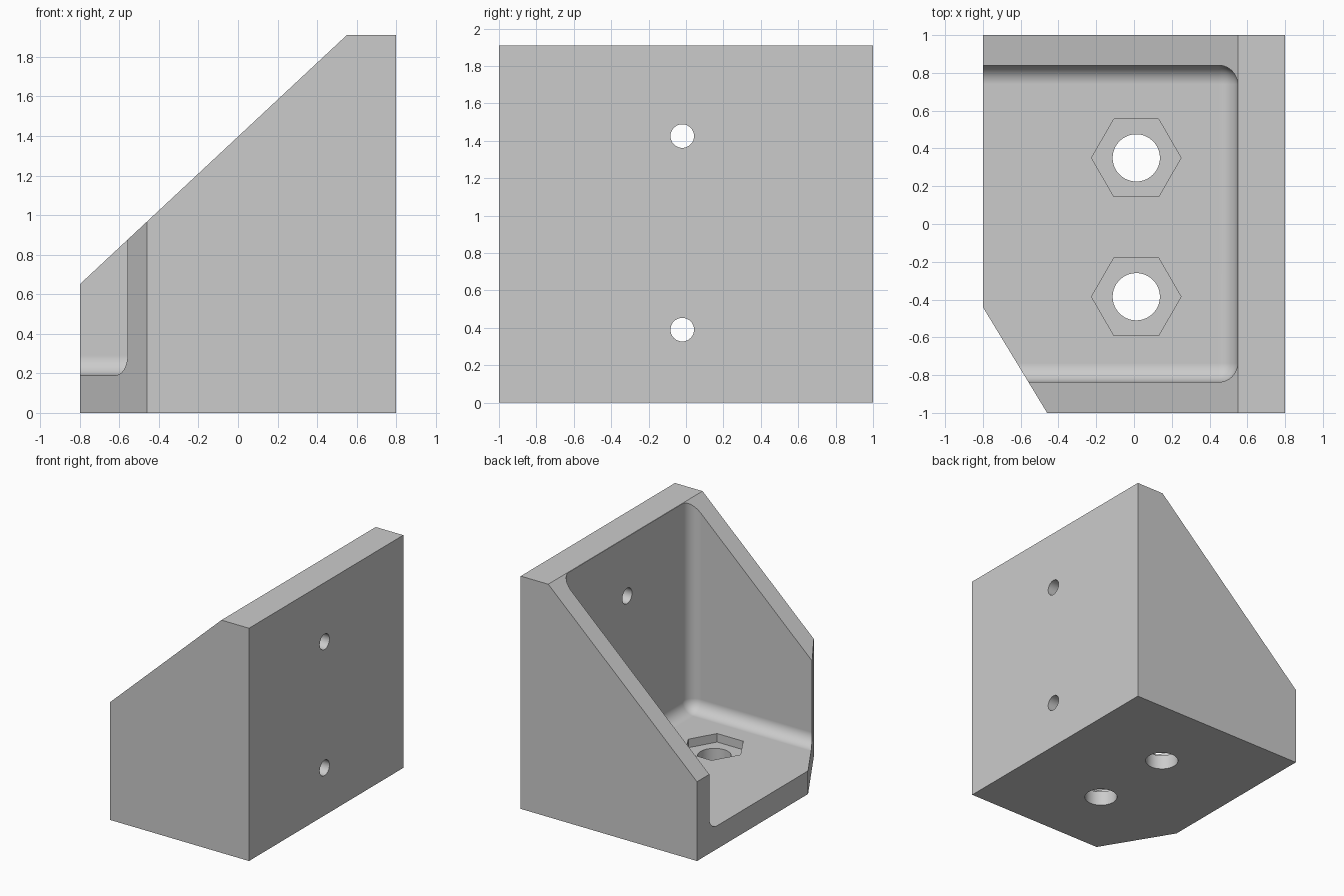
import bpy
import bmesh
import math
from mathutils import Matrix

if "Cube" in bpy.data.objects:
    bpy.data.objects.remove(bpy.data.objects["Cube"], do_unlink=True)

grey = bpy.data.materials.new("light_grey")
grey.use_nodes = True
colour = (0.6, 0.6, 0.6, 1.0)
grey.diffuse_color = colour
grey.node_tree.nodes["Principled BSDF"].inputs["Base Color"].default_value = colour


def make_object(name, bm):
    bmesh.ops.recalc_face_normals(bm, faces=bm.faces)
    mesh = bpy.data.meshes.new(name)
    bm.to_mesh(mesh)
    bm.free()
    mesh.materials.append(grey)
    obj = bpy.data.objects.new(name, mesh)
    bpy.context.collection.objects.link(obj)
    return obj


def prism(name, sides, radius, length, centre, axis="Z"):
    """Regular prism along z or x, with a corner pointing along x for z prisms."""
    bm = bmesh.new()
    bmesh.ops.create_cone(bm, cap_ends=True, segments=sides, radius1=radius,
                          radius2=radius, depth=length)
    turn = Matrix.Rotation(math.pi / 2, 4, "Y" if axis == "X" else "Z")
    bmesh.ops.transform(bm, matrix=Matrix.Translation(centre) @ turn, verts=bm.verts)
    return make_object(name, bm)


# Bracket body: sloped side profile extruded along y
WALL_X, FLOOR_Z = 0.548, 0.19
profile = [(-0.8, 0), (0.8, 0), (0.8, 1.91), (0.55, 1.91), (-0.8, 0.65)]
bm = bmesh.new()
side = bm.faces.new([bm.verts.new((x, -1, z)) for x, z in profile])
new = bmesh.ops.extrude_face_region(bm, geom=[side])["geom"]
bmesh.ops.translate(bm, vec=(0, 2, 0),
                    verts=[v for v in new if isinstance(v, bmesh.types.BMVert)])
bmesh.ops.recalc_face_normals(bm, faces=bm.faces)

# Clipped vertical corner
cut = bmesh.ops.bisect_plane(bm, geom=bm.verts[:] + bm.edges[:] + bm.faces[:],
                             plane_co=(-0.8, -0.44, 0), plane_no=(-0.56, -0.34, 0),
                             clear_outer=True)["geom_cut"]
bmesh.ops.contextual_create(bm, geom=[e for e in cut if isinstance(e, bmesh.types.BMEdge)])
bracket = make_object("corner_bracket", bm)

# Cavity with rounded inside edges
bm = bmesh.new()
bmesh.ops.create_cube(bm, size=1)
low, high = (-2, -0.837, FLOOR_Z), (WALL_X, 0.84, 3)
for v in bm.verts:
    v.co = [a if c < 0 else b for c, a, b in zip(v.co, low, high)]
bmesh.ops.bevel(bm, geom=bm.edges[:], offset=0.1, segments=10, profile=0.5,
                affect="EDGES", clamp_overlap=True)
cutters = [make_object("cavity_cutter", bm)]

# Nut pockets and bolt holes in the floor
for y in (0.35, -0.385):
    cutters.append(prism("nut_pocket_cutter", 6, 0.237, 0.2, (0.012, y, FLOOR_Z + 0.03), "Z"))
    cutters.append(prism("bolt_hole_cutter", 64, 0.125, 0.6, (0.012, y, 0.1), "Z"))

# Screw holes through the upright wall
for z in (0.39, 1.425):
    cutters.append(prism("screw_hole_cutter", 48, 0.063, 0.5, (0.7, -0.02, z), "X"))

# The hexagon corners must point along x
for cutter in cutters:
    if cutter.name.startswith("nut_pocket"):
        c = sum((v.co for v in cutter.data.vertices), cutter.location * 0) / len(cutter.data.vertices)
        far = max(cutter.data.vertices, key=lambda v: abs(v.co.y - c.y)).co - c
        if abs(far.x) < 0.01:
            cutter.data.transform(Matrix.Translation(c) @ Matrix.Rotation(math.pi / 6, 4, "Z")
                                  @ Matrix.Translation(-c))

bpy.ops.object.select_all(action="DESELECT")
bracket.select_set(True)
bpy.context.view_layer.objects.active = bracket
for cutter in cutters:
    mod = bracket.modifiers.new("cut", "BOOLEAN")
    mod.operation = "DIFFERENCE"
    mod.solver = "EXACT"
    mod.object = cutter
    bpy.ops.object.modifier_apply(modifier=mod.name)
    bpy.data.objects.remove(cutter, do_unlink=True)

# Smooth fillets and holes, flat faces kept clean
bpy.ops.object.shade_smooth_by_angle(angle=math.radians(25))
weighted = bracket.modifiers.new("clean_normals", "WEIGHTED_NORMAL")
weighted.keep_sharp = True
